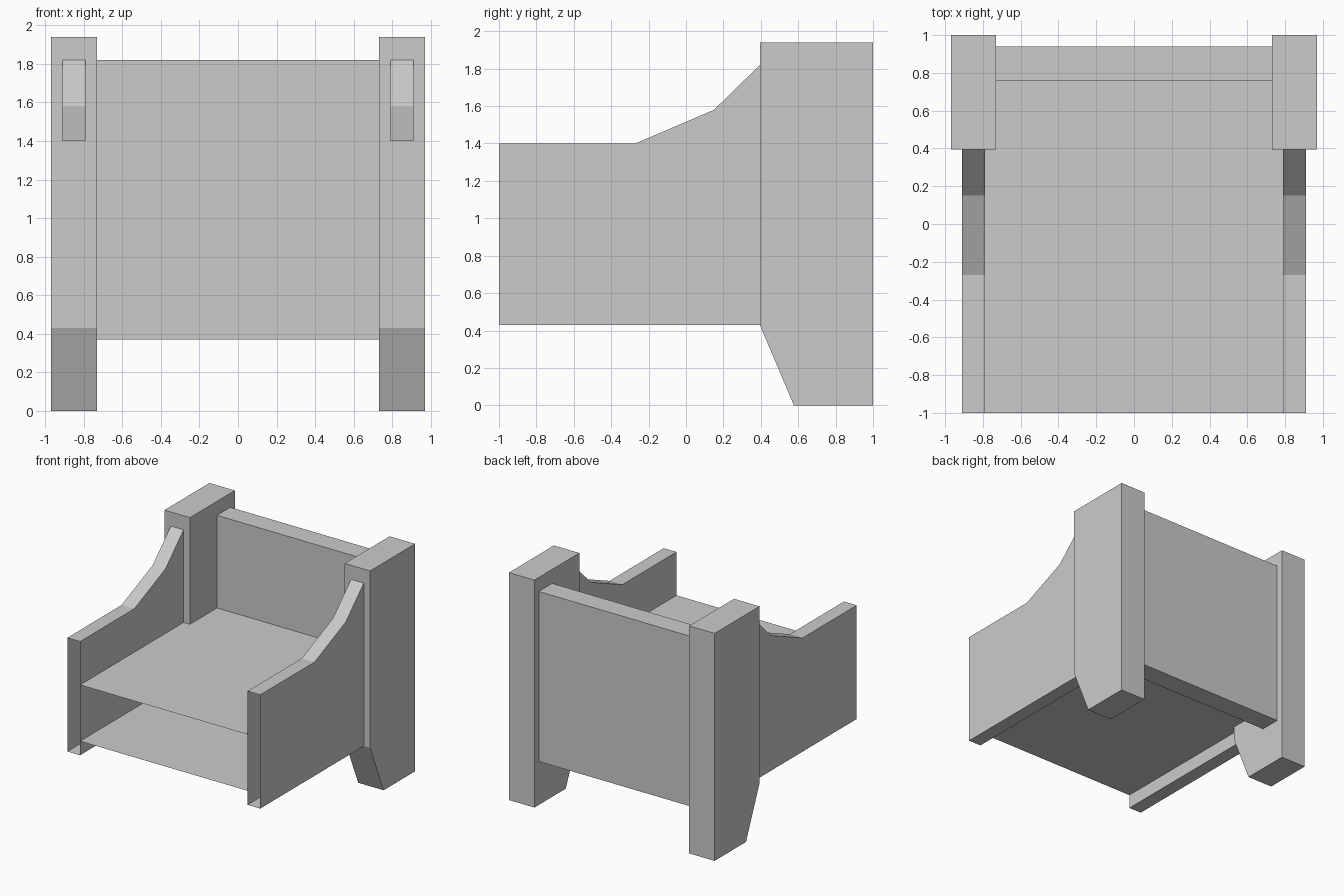
import bpy
import bmesh

cube = bpy.data.objects.get("Cube")
if cube:
    bpy.data.objects.remove(cube, do_unlink=True)

grey = bpy.data.materials.new("plain_grey")
grey.use_nodes = True
grey.diffuse_color = (0.6, 0.6, 0.6, 1)
grey.node_tree.nodes["Principled BSDF"].inputs["Base Color"].default_value = (0.6, 0.6, 0.6, 1)


def extrude_profile(name, profile, x0, x1, open_front=False):
    """Extrude a (y, z) side profile from x0 to x1, optionally leaving the front open."""
    bm = bmesh.new()
    face = bm.faces.new([bm.verts.new((x0, y, z)) for y, z in profile])
    result = bmesh.ops.extrude_face_region(bm, geom=[face])
    moved = [v for v in result["geom"] if isinstance(v, bmesh.types.BMVert)]
    bmesh.ops.translate(bm, verts=moved, vec=(x1 - x0, 0, 0))
    bmesh.ops.recalc_face_normals(bm, faces=bm.faces[:])
    if open_front:
        front = [f for f in bm.faces if all(v.co.y < -0.99 for v in f.verts)]
        bmesh.ops.delete(bm, geom=front, context='FACES_ONLY')
    mesh = bpy.data.meshes.new(name)
    bm.to_mesh(mesh)
    bm.free()
    mesh.materials.append(grey)
    obj = bpy.data.objects.new(name, mesh)
    bpy.context.collection.objects.link(obj)
    return obj


def rectangle(y0, y1, z0, z1):
    return [(y0, z0), (y1, z0), (y1, z1), (y0, z1)]


POST_FRONT = 0.395
post = [(0.577, 0), (1, 0), (1, 1.94), (POST_FRONT, 1.94), (POST_FRONT, 0.43)]
arm = [(-1, 0.43), (POST_FRONT, 0.43), (POST_FRONT, 1.82),
       (0.15, 1.58), (-0.27, 1.4), (-1, 1.4)]

# Rear posts with tapered feet, and hollow arm panels open at the front
for side, s in (("left", 1), ("right", -1)):
    extrude_profile(side + "_rear_post", post, s * 0.73, s * 0.97)
    extrude_profile(side + "_arm_panel", arm, s * 0.79, s * 0.91, open_front=True)

# Hollow seat, open at the front
extrude_profile("seat", rectangle(-1, 0.76, 0.55, 1.03), -0.79, 0.79, open_front=True)

# Backrest between the posts
extrude_profile("backrest", rectangle(0.76, 0.94, 0.37, 1.82), -0.73, 0.73)
